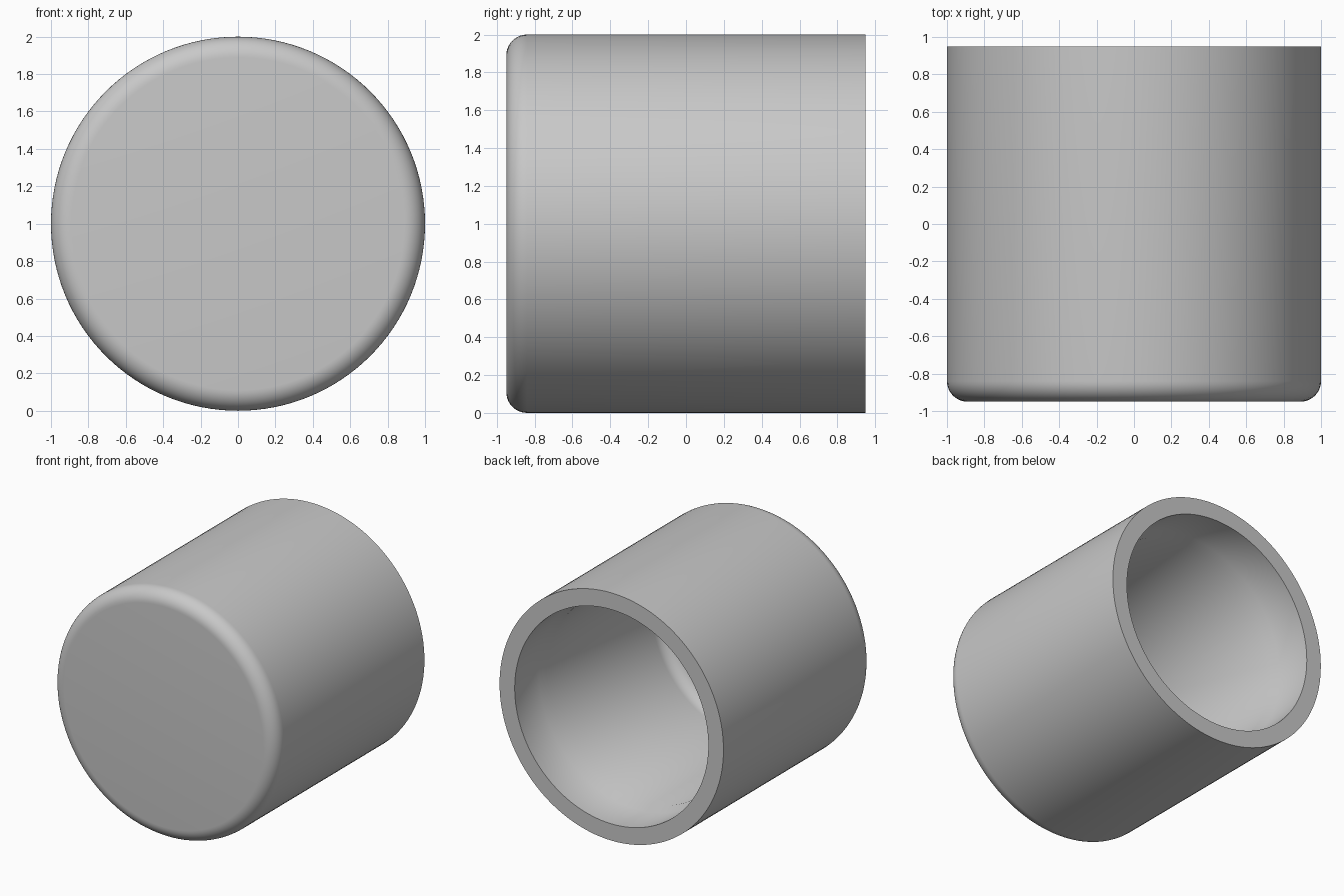
import bpy, bmesh
from math import sin, cos, pi, radians
from mathutils import Vector

cube = bpy.data.objects.get("Cube")
if cube:
    bpy.data.objects.remove(cube, do_unlink=True)

FRONT, BACK = -0.95, 0.95
SEGMENTS = 128


def arc(r, y, radius, start, end, steps=10):
    """Quarter-round points (radius from axis, y)."""
    angles = [start + (end - start) * i / steps for i in range(steps + 1)]
    return [(r + radius * cos(a), y + radius * sin(a)) for a in angles]


# Material
grey = bpy.data.materials.new("plain grey")
grey.use_nodes = True
colour = (0.58, 0.58, 0.58, 1)
grey.diffuse_color = colour
grey.node_tree.nodes["Principled BSDF"].inputs["Base Color"].default_value = colour

# Cap section: closed front, rounded rim, open back with a stepped bore
profile = [(0, FRONT)]
profile += arc(0.89, FRONT + 0.11, 0.11, -pi / 2, 0)
profile += [(1, BACK), (0.865, BACK)]
profile += [(0.865, BACK - 0.31), (0.83, BACK - 0.37)]
profile += arc(0.72, BACK - 1.70, 0.11, 0, -pi / 2)
profile += [(0, BACK - 1.81)]

# Revolve the section about the y axis
bm = bmesh.new()
verts = [bm.verts.new((r, y, 1)) for r, y in profile]
edges = [bm.edges.new(pair) for pair in zip(verts, verts[1:])]
bmesh.ops.spin(bm, geom=verts + edges, cent=Vector((0, 0, 1)), axis=Vector((0, 1, 0)),
               angle=2 * pi, steps=SEGMENTS, use_merge=False)
bmesh.ops.remove_doubles(bm, verts=bm.verts, dist=0.0005)
bmesh.ops.recalc_face_normals(bm, faces=bm.faces)

mesh = bpy.data.meshes.new("round_cap")
bm.to_mesh(mesh)
bm.free()
mesh.materials.append(grey)
cap = bpy.data.objects.new("round_cap", mesh)
bpy.context.collection.objects.link(cap)

# Smooth curves, crisp rim
bpy.ops.object.select_all(action='DESELECT')
cap.select_set(True)
bpy.context.view_layer.objects.active = cap
bpy.ops.object.shade_smooth_by_angle(angle=radians(35))
